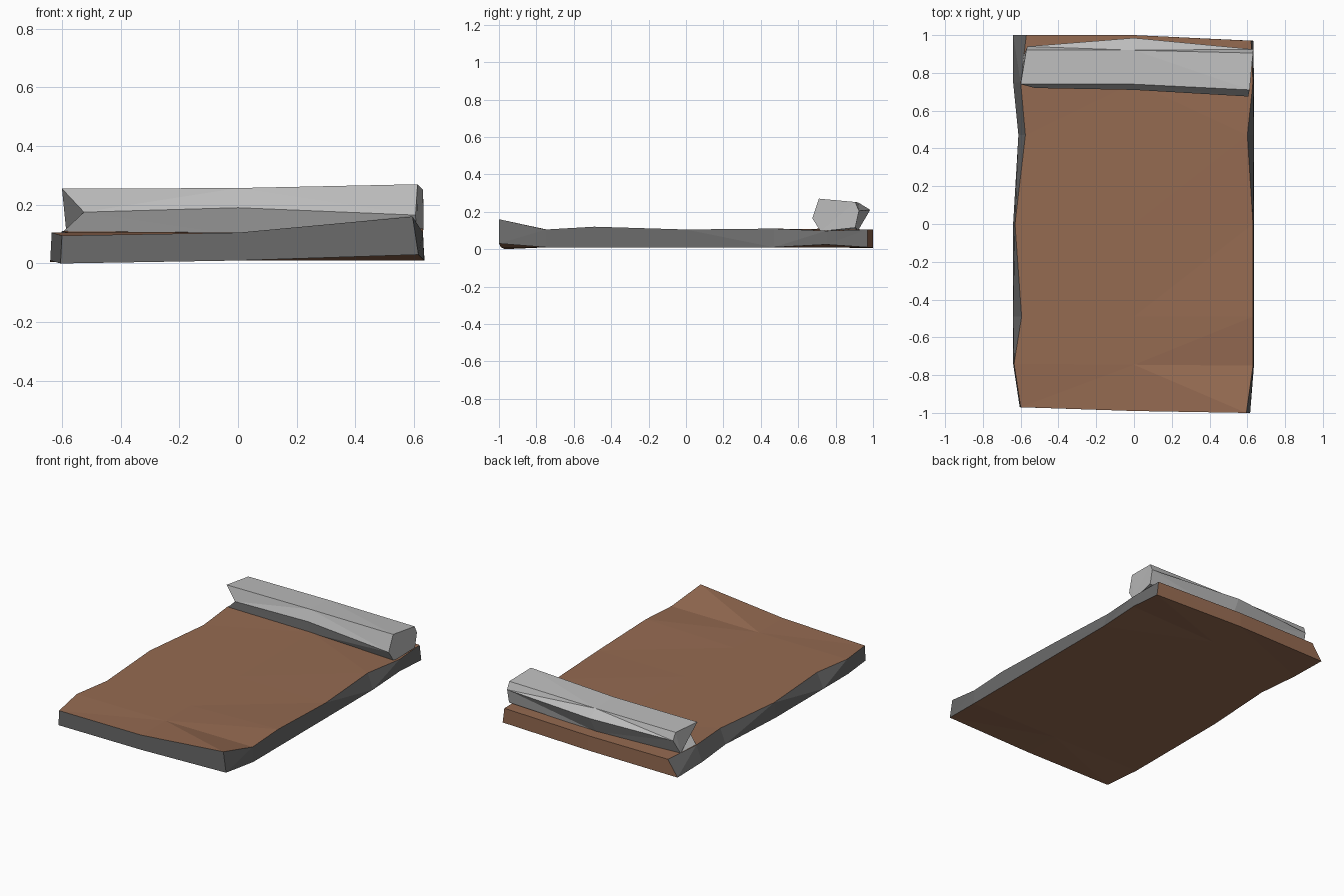
import bpy, bmesh


def material(name, rgb):
    m = bpy.data.materials.new(name)
    m.diffuse_color = (*rgb, 1)
    return m


brown = material("brown cloth", (0.30, 0.145, 0.083))
dark_grey = material("dark grey edging", (0.145, 0.145, 0.145))
light_grey = material("light grey cloth", (0.50, 0.50, 0.50))


def loft(name, rings, mats, rule):
    """Skin closed rings of equal length, cap both ends, colour by rule."""
    bm = bmesh.new()
    vs = [[bm.verts.new(p) for p in r] for r in rings]
    n = len(rings[0])
    for a, b in zip(vs, vs[1:]):
        for i in range(n):
            j = (i + 1) % n
            bm.faces.new((a[i], a[j], b[j], b[i]))
    bm.faces.new(vs[0])
    bm.faces.new(vs[-1])
    bmesh.ops.recalc_face_normals(bm, faces=bm.faces)
    for f in bm.faces:
        f.normal_update()
        f.material_index = rule(f.normal)
    bmesh.ops.triangulate(bm, faces=bm.faces)
    me = bpy.data.meshes.new(name)
    bm.to_mesh(me)
    bm.free()
    for m in mats:
        me.materials.append(m)
    ob = bpy.data.objects.new(name, me)
    bpy.context.collection.objects.link(ob)
    return ob


# Mat: wavy slab, one cross-section per row:
# left (y, x top, x bottom, z top, z bottom), right (the same)
rows = [
    ((-0.97, -0.600, -0.605, 0.095, 0.00), (-1.00, 0.595, 0.615, 0.160, 0.03)),
    ((-0.74, -0.635, -0.640, 0.105, 0.01), (-0.75, 0.630, 0.635, 0.105, 0.01)),
    ((-0.49, -0.595, -0.640, 0.105, 0.01), (-0.49, 0.630, 0.635, 0.120, 0.01)),
    ((0.00, -0.630, -0.640, 0.105, 0.01), (0.00, 0.630, 0.635, 0.105, 0.01)),
    ((0.47, -0.575, -0.612, 0.105, 0.01), (0.47, 0.600, 0.635, 0.110, 0.01)),
    ((0.75, -0.600, -0.640, 0.110, 0.01), (0.75, 0.630, 0.635, 0.098, 0.025)),
    ((1.00, -0.570, -0.640, 0.105, 0.005), (0.97, 0.620, 0.632, 0.105, 0.01)),
]
rings = []
for k, (l, r) in enumerate(rows):
    ym = 1.0 if k == 6 else -0.99 if k == 0 else (l[0] + r[0]) / 2
    rings.append([(l[1], l[0], l[3]), (0, ym, 0.105), (r[1], r[0], r[3]),
                  (r[2], r[0], r[4]), (0, ym, 0.01), (l[2], l[0], l[4])])


def mat_rule(n):
    # brown top, bottom and back; grey front and sides
    return 0 if abs(n.z) > 0.8 or n.y > 0.7 else 1


loft("sleeping_mat", rings, [brown, dark_grey], mat_rule)

# Pillow roll: six-sided, three sections from left to right
roll = [
    [(-0.525, 0.72, 0.175), (-0.60, 0.74, 0.255), (-0.57, 0.92, 0.248),
     (-0.565, 0.94, 0.200), (-0.585, 0.89, 0.105), (-0.60, 0.75, 0.105)],
    [(0, 0.71, 0.190), (0, 0.74, 0.257), (0, 0.92, 0.250),
     (0, 0.985, 0.210), (0, 0.92, 0.100), (0, 0.75, 0.098)],
    [(0.605, 0.675, 0.165), (0.612, 0.71, 0.270), (0.63, 0.905, 0.252),
     (0.632, 0.925, 0.205), (0.632, 0.905, 0.115), (0.61, 0.72, 0.095)],
]
loft("pillow_roll", roll, [light_grey], lambda n: 0)
